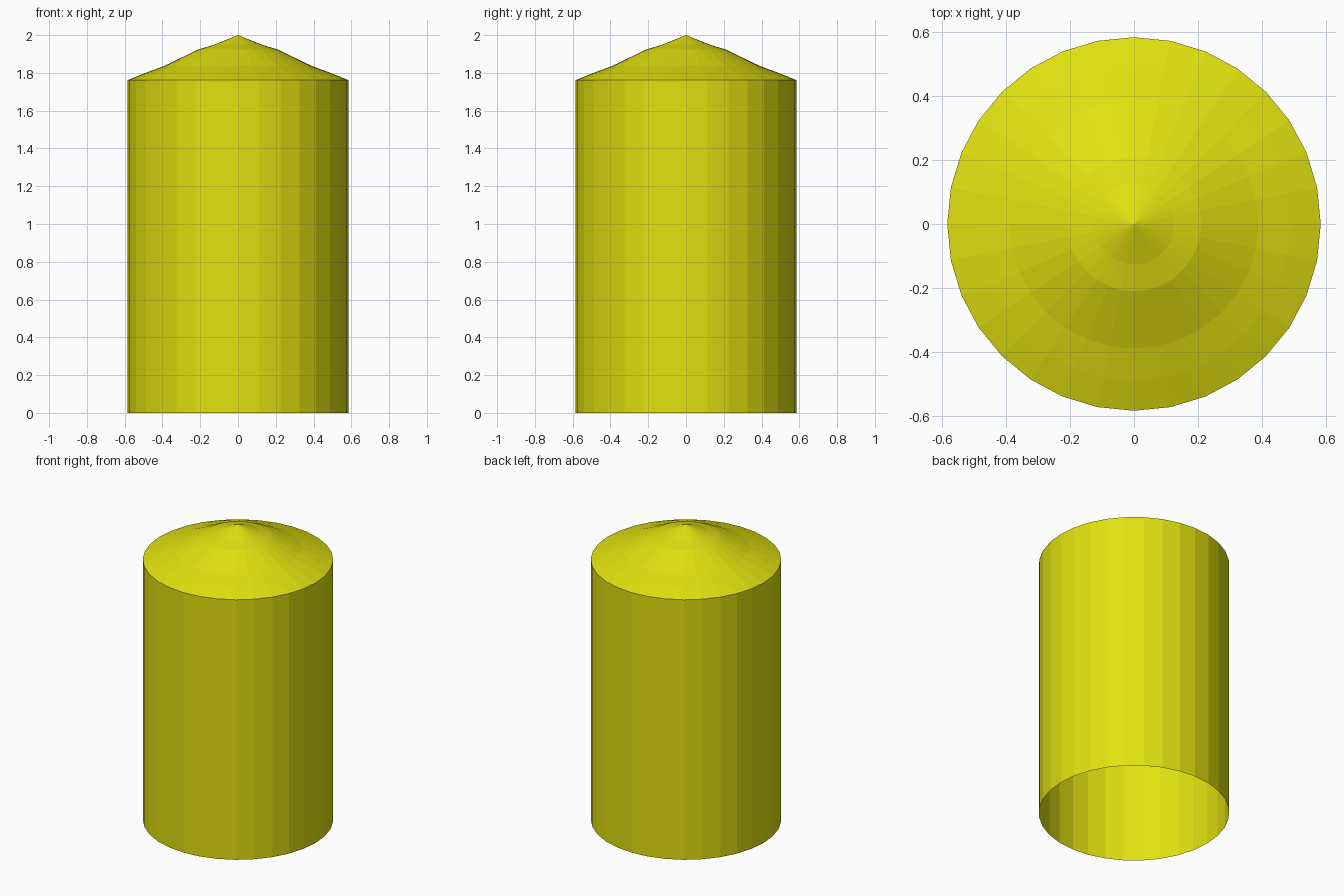
import bpy, bmesh, math

if "Cube" in bpy.data.objects:
    bpy.data.objects.remove(bpy.data.objects["Cube"])

SIDES = 32

yellow = bpy.data.materials.new("yellow")
yellow.diffuse_color = (0.75, 0.75, 0.005, 1)
yellow.use_nodes = True
yellow.node_tree.nodes["Principled BSDF"].inputs["Base Color"].default_value = yellow.diffuse_color


def lathe(name, profile, mat):
    """Revolve (radius, z) points around z; radius 0 makes a single tip."""
    bm = bmesh.new()
    rings = []
    for r, z in profile:
        if r == 0:
            rings.append([bm.verts.new((0, 0, z))] * SIDES)
        else:
            rings.append([bm.verts.new((r * math.cos(2 * math.pi * i / SIDES),
                                        r * math.sin(2 * math.pi * i / SIDES), z))
                          for i in range(SIDES)])
    for low, high in zip(rings, rings[1:]):
        for i in range(SIDES):
            j = (i + 1) % SIDES
            quad = [low[i], low[j], high[j], high[i]]
            bm.faces.new(list(dict.fromkeys(quad)))
    mesh = bpy.data.meshes.new(name)
    bm.to_mesh(mesh)
    bm.free()
    mesh.materials.append(mat)
    obj = bpy.data.objects.new(name, mesh)
    bpy.context.collection.objects.link(obj)
    return obj


# Open-bottomed cylindrical wall
lathe("wall", [(0.585, 0), (0.585, 1.762)], yellow)

# Shallow conical roof with slightly varying slope
lathe("roof", [(0.585, 1.762), (0.49, 1.800), (0.39, 1.837),
               (0.21, 1.924), (0.127, 1.949), (0, 2.0)], yellow)
